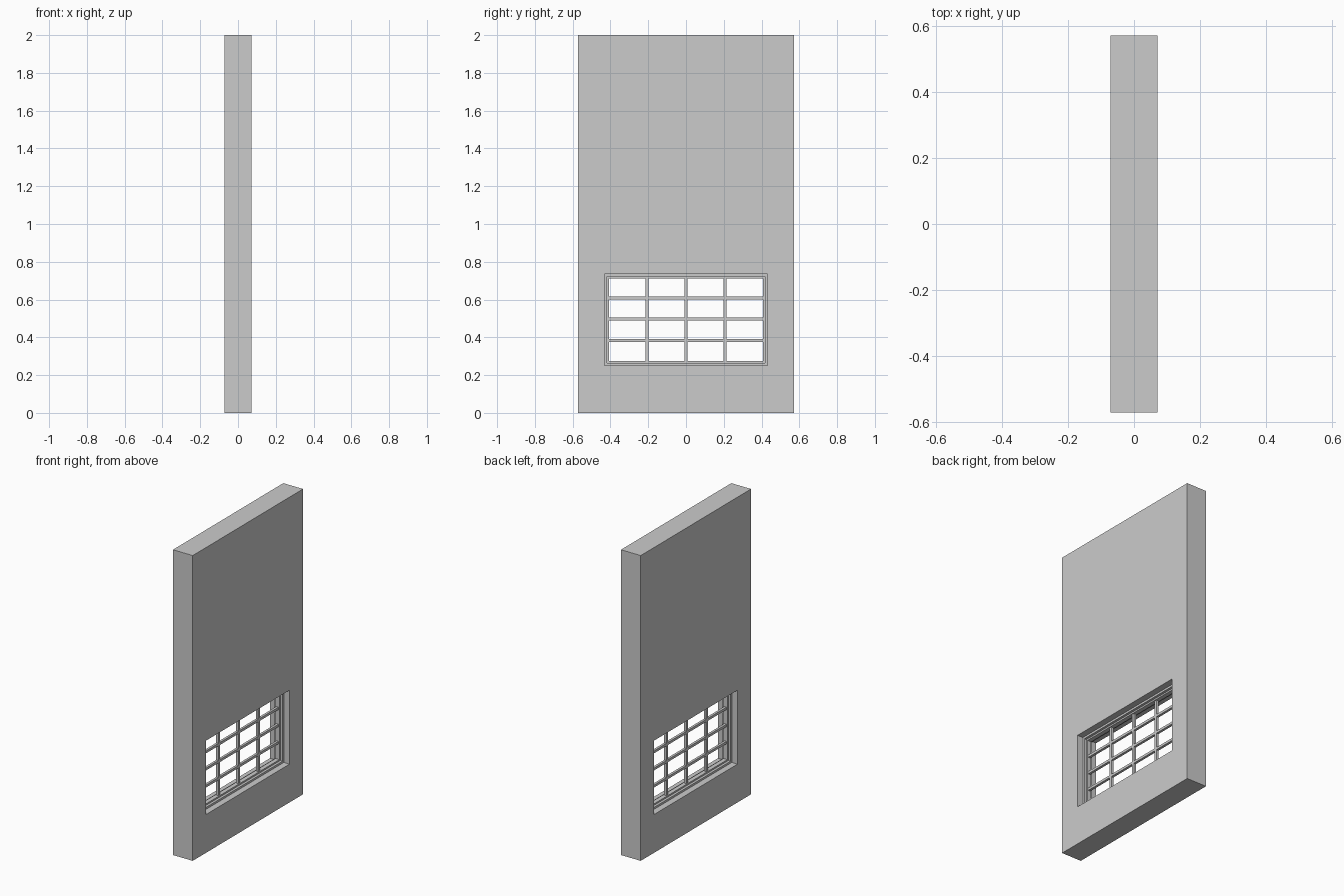
import bpy, bmesh

if "Cube" in bpy.data.objects:
    bpy.data.objects.remove(bpy.data.objects["Cube"])

CZ = 0.493  # height of the window centre


def ring(name, outer, inner, half_depth):
    """Rectangular ring in the YZ plane; rectangles are (y0, y1, z0, z1)."""
    bm = bmesh.new()
    def loop(r, x):
        y0, y1, z0, z1 = r
        return [bm.verts.new((x, y, z)) for y, z in
                ((y0, z0), (y1, z0), (y1, z1), (y0, z1))]
    loops = [loop(outer, half_depth), loop(inner, half_depth),
             loop(inner, -half_depth), loop(outer, -half_depth)]
    for a, b in zip(loops, loops[1:] + loops[:1]):
        for i in range(4):
            j = (i + 1) % 4
            bm.faces.new((a[i], a[j], b[j], b[i]))
    bmesh.ops.recalc_face_normals(bm, faces=bm.faces)
    finish(name, bm)


def box(name, size, loc):
    bm = bmesh.new()
    bmesh.ops.create_cube(bm, size=1)
    bmesh.ops.scale(bm, vec=size, verts=bm.verts)
    finish(name, bm, loc)


def finish(name, bm, loc=(0, 0, 0)):
    me = bpy.data.meshes.new(name)
    bm.to_mesh(me)
    bm.free()
    ob = bpy.data.objects.new(name, me)
    ob.location = loc
    bpy.context.collection.objects.link(ob)


def rect(hy, hz):
    return (-hy, hy, CZ - hz, CZ + hz)


# wall panel with window opening
ring("wall", (-0.571, 0.571, 0, 2), rect(0.431, 0.242), 0.0715)
# stepped window frame and sash
ring("window_frame", rect(0.431, 0.242), rect(0.418, 0.229), 0.030)
ring("window_sash", rect(0.418, 0.229), rect(0.408, 0.219), 0.014)

# glazing bars
for i in (-1, 0, 1):
    box("vertical_bar", (0.016, 0.016, 0.438), (0, i * 0.206, CZ))
    box("horizontal_bar", (0.016, 0.816, 0.016), (0, 0, CZ + 0.003 + i * 0.112))
